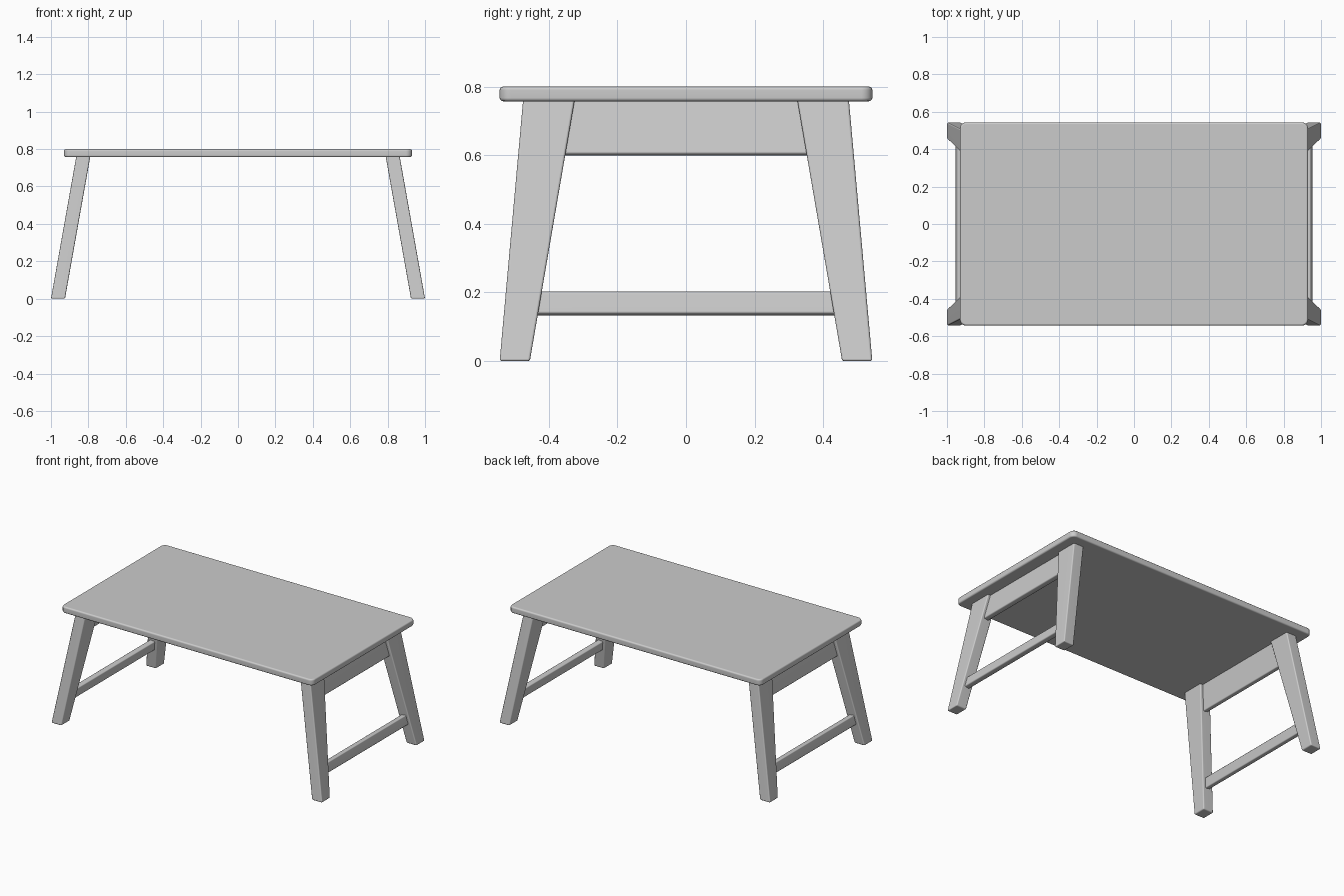
import bpy, bmesh, math
from mathutils import Matrix, Vector

cube = bpy.data.objects.get("Cube")
if cube:
    bpy.data.objects.remove(cube, do_unlink=True)

mat = bpy.data.materials.new("light_grey")
mat.use_nodes = True
GREY = (0.6, 0.6, 0.6, 1)
mat.diffuse_color = GREY
mat.node_tree.nodes["Principled BSDF"].inputs["Base Color"].default_value = GREY

TOP, UNDER = 0.8, 0.757          # table top surface and underside
SPLAY = 0.178                    # outward lean of the legs per unit height
TILT = math.atan(SPLAY)


def leg_x(z):
    """Centre line of the legs in x at a height."""
    return 0.9625 - SPLAY * z


def finish(bm, name, radius, segments=3):
    """Round the hard edges and turn the bmesh into a smooth object."""
    bmesh.ops.recalc_face_normals(bm, faces=bm.faces)
    hard = [e for e in bm.edges if e.calc_face_angle(0) > math.radians(40)]
    bmesh.ops.bevel(bm, geom=hard, offset=radius, segments=segments,
                    profile=0.5, affect='EDGES', clamp_overlap=True)
    mesh = bpy.data.meshes.new(name)
    bm.to_mesh(mesh)
    bm.free()
    mesh.materials.append(mat)
    ob = bpy.data.objects.new(name, mesh)
    bpy.context.collection.objects.link(ob)
    bpy.ops.object.select_all(action='DESELECT')
    ob.select_set(True)
    bpy.context.view_layer.objects.active = ob
    bpy.ops.object.shade_smooth_by_angle(angle=math.radians(50))
    weighted = ob.modifiers.new("even_shading", 'WEIGHTED_NORMAL')
    weighted.keep_sharp = True
    return ob


def box(size, centre, tilt=0):
    bm = bmesh.new()
    bmesh.ops.create_cube(bm, size=1)
    bm.transform(Matrix.Translation(centre) @ Matrix.Rotation(tilt, 4, 'Y')
                 @ Matrix.Diagonal((*size, 1)))
    return bm


# Table top with rounded corners
bm = box((1.86, 1.086, TOP - UNDER), (0, 0, (TOP + UNDER) / 2))
uprights = [e for e in bm.edges
            if abs(e.verts[0].co.z - e.verts[1].co.z) > 0.01]
bmesh.ops.bevel(bm, geom=uprights, offset=0.032, segments=6,
                profile=0.5, affect='EDGES')
finish(bm, "table_top", 0.01)


def leg(name, sx, sy):
    """Splayed leg that narrows towards the foot."""
    bm = bmesh.new()
    bmesh.ops.create_cube(bm, size=2)
    for v in bm.verts:
        side, depth, up = v.co
        z = 0.772 if up > 0 else 0
        t = z / UNDER
        inner, outer = 0.455 - 0.13 * t, 0.543 - 0.068 * t
        v.co = Vector((sx * (leg_x(z) + side * 0.0375),
                       sy * (outer if depth > 0 else inner), z))
    finish(bm, name, 0.007)


def rail(name, sx, low, high, half_length):
    """Cross rail lying in the leaning plane of a pair of legs."""
    z = (low + high) / 2
    bm = box((0.036, 2 * half_length, (high - low) / math.cos(TILT) - 0.005),
             (sx * leg_x(z), 0, z), -sx * TILT)
    finish(bm, name, 0.007)


# Two leg frames, one at each end
for side, sx in (("left", 1), ("right", -1)):
    for end, sy in (("front", -1), ("back", 1)):
        leg(f"{end}_{side}_leg", sx, sy)
    rail(f"{side}_apron", sx, 0.598, 0.775, 0.40)
    rail(f"{side}_stretcher", sx, 0.133, 0.203, 0.47)
